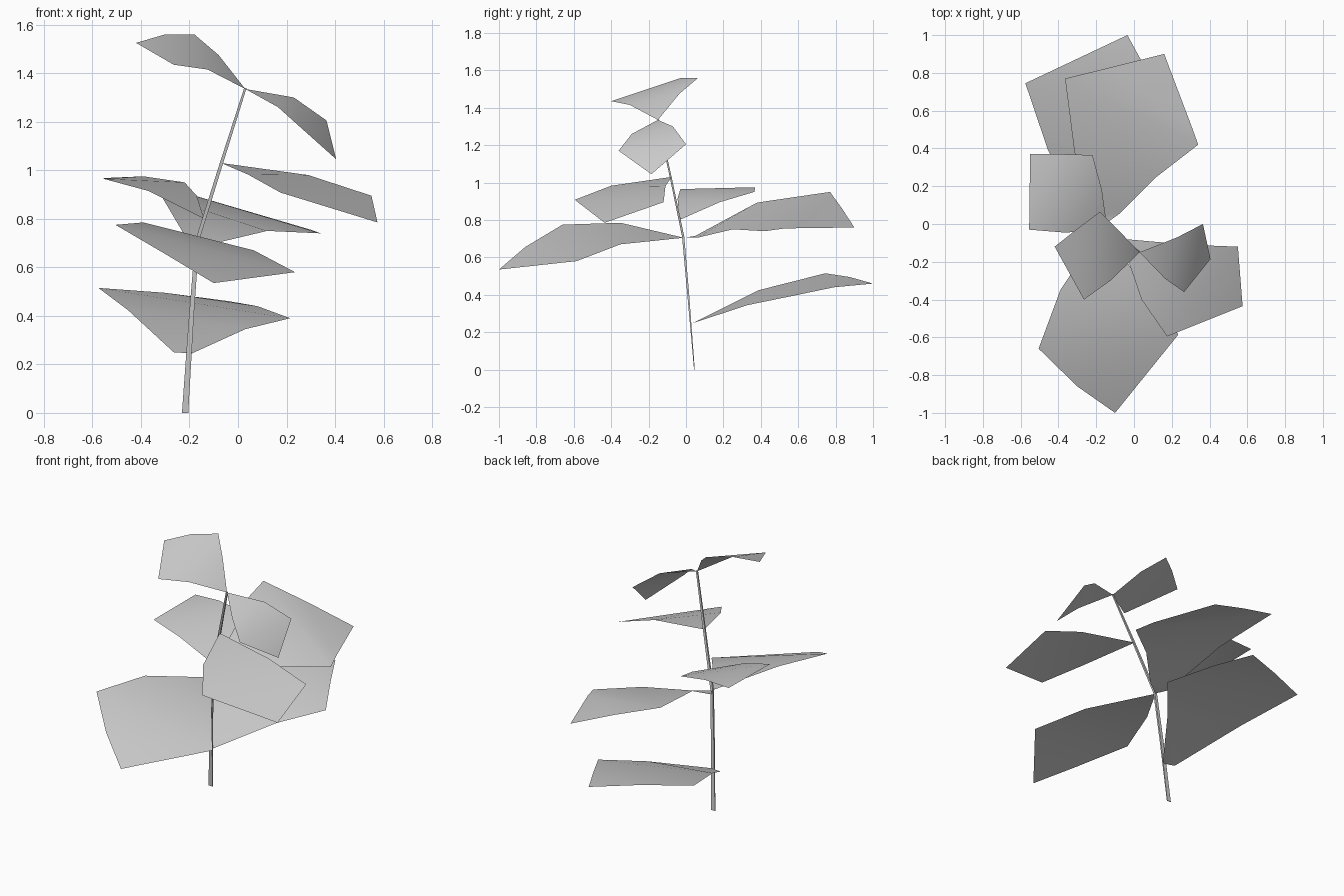
import bpy, bmesh
from mathutils import Vector

cube = bpy.data.objects.get("Cube")
if cube:
    bpy.data.objects.remove(cube, do_unlink=True)

# One flat grey for the whole plant
grey = bpy.data.materials.new("plain_grey")
grey.use_nodes = True
colour = (0.6, 0.6, 0.6, 1)
grey.diffuse_color = colour
grey.node_tree.nodes["Principled BSDF"].inputs["Base Color"].default_value = colour


def finish(name, bm, smooth):
    mesh = bpy.data.meshes.new(name)
    bm.to_mesh(mesh)
    bm.free()
    mesh.materials.append(grey)
    for p in mesh.polygons:
        p.use_smooth = smooth
    obj = bpy.data.objects.new(name, mesh)
    bpy.context.collection.objects.link(obj)
    return obj


# A leaf is three bands: base to shoulders, shoulders to widest line, widest line to tip
def leaf(name, base, left, right, tip):
    bm = bmesh.new()
    b, l, r, t = [[bm.verts.new(p) for p in pts] for pts in (base, left, right, tip)]
    bands = [b + [l[0], r[0]],
             [r[0], l[0], l[1], r[1]],
             [r[1], l[1]] + t]
    faces = [bm.faces.new(band) for band in bands]
    bmesh.ops.triangulate(bm, faces=faces)
    bm.normal_update()
    if sum(f.normal.z * f.calc_area() for f in bm.faces) < 0:
        bmesh.ops.reverse_faces(bm, faces=bm.faces[:])
    return finish(name, bm, True)


# Stem: slim four-sided tube, (centre, half width in x, half width in y)
stations = [((-0.218, 0.045, 0.0), 0.013, 0.002),
            ((-0.192, 0.012, 0.40), 0.010, 0.005),
            ((-0.168, -0.015, 0.71), 0.008, 0.006),
            ((-0.068, -0.082, 1.03), 0.007, 0.005),
            ((0.030, -0.150, 1.338), 0.005, 0.004)]
bm = bmesh.new()
rings = []
for c, rx, ry in stations:
    rings.append([bm.verts.new(Vector(c) + Vector(o)) for o in
                  ((-rx, -ry, 0), (rx, -ry, 0), (rx, ry, 0), (-rx, ry, 0))])
for a, b in zip(rings, rings[1:]):
    for i in range(4):
        j = (i + 1) % 4
        bm.faces.new((a[i], a[j], b[j], b[i]))
bm.faces.new(rings[0][::-1])
bm.faces.new(rings[-1])
finish("stem", bm, False)

# Leaves from the bottom up
leaf("lowest_back_leaf",
     base=[(-0.19, 0.025, 0.245), (-0.265, 0.04, 0.25)],
     left=[(-0.455, 0.39, 0.425), (-0.575, 0.745, 0.515)],
     right=[(0.03, 0.33, 0.345), (0.215, 0.55, 0.39)],
     tip=[(-0.30, 0.875, 0.495), (-0.035, 1.0, 0.46), (0.08, 0.79, 0.44)])

leaf("large_front_leaf",
     base=[(-0.168, -0.012, 0.705)],
     left=[(-0.39, -0.35, 0.785), (-0.505, -0.66, 0.775)],
     right=[(0.065, -0.35, 0.67), (0.235, -0.585, 0.58)],
     tip=[(-0.30, -0.86, 0.655), (-0.10, -1.0, 0.535)])

leaf("large_back_leaf",
     base=[(-0.07, 0.06, 0.705), (-0.165, -0.01, 0.705), (-0.21, 0.05, 0.715)],
     left=[(-0.315, 0.38, 0.893), (-0.365, 0.77, 0.95)],
     right=[(0.12, 0.25, 0.75), (0.34, 0.42, 0.74)],
     tip=[(-0.10, 0.835, 0.86), (0.16, 0.90, 0.76), (0.30, 0.53, 0.755)])

leaf("small_back_leaf",
     base=[(-0.14, -0.035, 0.80)],
     left=[(-0.37, -0.045, 0.915), (-0.555, -0.03, 0.965)],
     right=[(-0.17, 0.18, 0.895), (-0.22, 0.365, 0.95)],
     tip=[(-0.55, 0.37, 0.968), (-0.39, 0.37, 0.975)])

leaf("side_leaf",
     base=[(-0.07, -0.078, 1.03)],
     left=[(0.29, -0.11, 0.98), (0.55, -0.12, 0.895)],
     right=[(0.04, -0.40, 0.983), (0.175, -0.595, 0.908)],
     tip=[(0.575, -0.435, 0.785)])

leaf("top_right_leaf",
     base=[(0.03, -0.15, 1.335)],
     left=[(-0.125, -0.30, 1.415), (-0.265, -0.40, 1.435)],
     right=[(-0.08, -0.035, 1.475), (-0.18, 0.065, 1.56)],
     tip=[(-0.42, -0.12, 1.525), (-0.30, -0.025, 1.56)])

leaf("top_left_leaf",
     base=[(0.03, -0.15, 1.335)],
     left=[(0.23, -0.07, 1.30), (0.365, 0.0, 1.205)],
     right=[(0.165, -0.29, 1.26), (0.265, -0.36, 1.17)],
     tip=[(0.405, -0.185, 1.045)])
